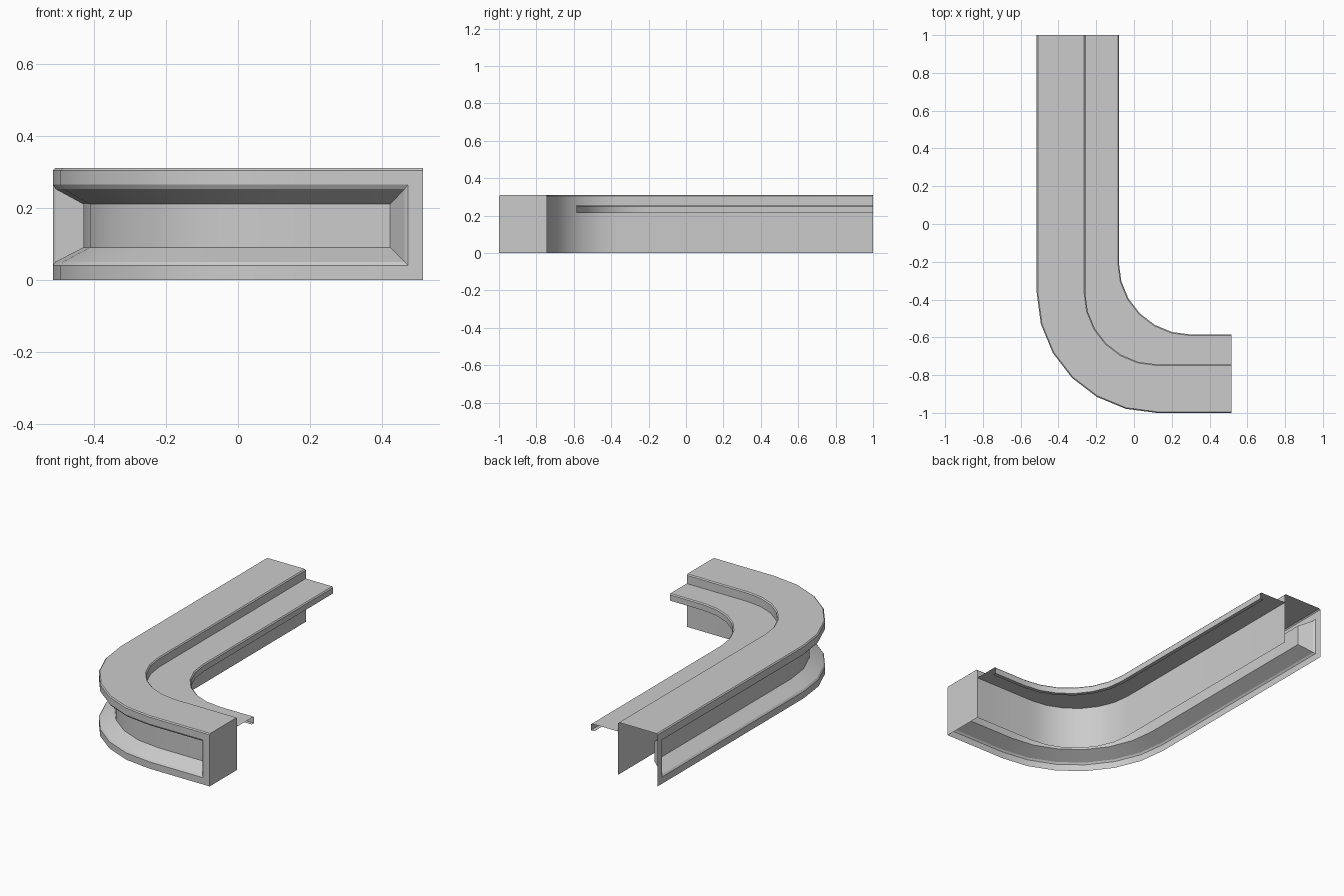
import bpy, bmesh, math

if "Cube" in bpy.data.objects:
    bpy.data.objects.remove(bpy.data.objects["Cube"])

X_END, Y_END = 0.515, 1.0
SEGS = 6


def arc_dirs():
    """Directions from the bend centre, outward, from -x round to -y."""
    for i in range(SEGS + 1):
        a = math.pi + i * math.pi / 2 / SEGS
        yield math.cos(a), math.sin(a)


def bend_path(cx, cy, r, insets=(0,)):
    """Straight, quarter bend, straight; insets place extra stations near each end."""
    pts = [(cx - r, Y_END - e) for e in insets]
    pts += [(cx + r * c, cy + r * s) for c, s in arc_dirs()]
    pts += [(X_END - e, cy - r) for e in reversed(insets)]
    return pts


def skin(name, rings, cap_end=False):
    """Join successive profile rings into one surface."""
    bm = bmesh.new()
    rows = [[bm.verts.new(p) for p in ring] for ring in rings]
    for a, b in zip(rows, rows[1:]):
        for i in range(len(a) - 1):
            bm.faces.new((a[i], a[i + 1], b[i + 1], b[i]))
    if cap_end:
        bm.faces.new(rows[-1])
    bmesh.ops.remove_doubles(bm, verts=bm.verts, dist=1e-4)
    bmesh.ops.dissolve_degenerate(bm, edges=bm.edges, dist=1e-5)
    me = bpy.data.meshes.new(name)
    bm.to_mesh(me)
    bm.free()
    ob = bpy.data.objects.new(name, me)
    bpy.context.collection.objects.link(ob)
    bpy.context.view_layer.objects.active = ob
    ob.select_set(True)
    bpy.ops.object.shade_smooth_by_angle(angle=math.radians(20))
    ob.select_set(False)
    return ob


# Main counter: hollow inverted U with a framed recess along the outer side
CX, CY, R, WIDTH, TOP = 0.12, -0.365, 0.635, 0.257, 0.31
# recess levels: depth, upper z, lower z, distance from the ends
LEVELS = [(0, .265, .04, .042), (.008, .252, .05, .052), (.085, .21, .09, .092)]
INSETS = (0,) + tuple(l[3] for l in LEVELS)


def counter_profile(level):
    steps = [LEVELS[min(i, level)] for i in range(3)]
    pts = [(WIDTH, 0), (WIDTH, TOP - .006), (WIDTH - .006, TOP), (.006, TOP), (0, TOP - .006)]
    pts += [(d, hi) for d, hi, lo, e in steps]
    pts += [(d, lo) for d, hi, lo, e in reversed(steps)]
    return pts + [(0, 0)]


levels = [0, 0, 1, 2] + [2] * (SEGS + 1) + [2, 1, 0, 0]
rings = []
for k, level in enumerate(levels):
    rings.append([(*bend_path(CX, CY, R - d, INSETS)[k], z)
                  for d, z in counter_profile(level)])
skin("main_counter", rings, cap_end=True)

# Inner desk shelf: thin top with a folded front lip, open at both ends
SX, SY, SR = 0.30, -0.205, 0.38
EDGE = [(.022, .215), (0, .215), (0, .249), (.006, .255)]
wall = bend_path(CX, CY, R - WIDTH)
paths = [(bend_path(SX, SY, SR + d), z) for d, z in EDGE] + [(wall, .255)]
skin("desk_shelf", [[(*p[k], z) for p, z in paths] for k in range(len(wall))])
